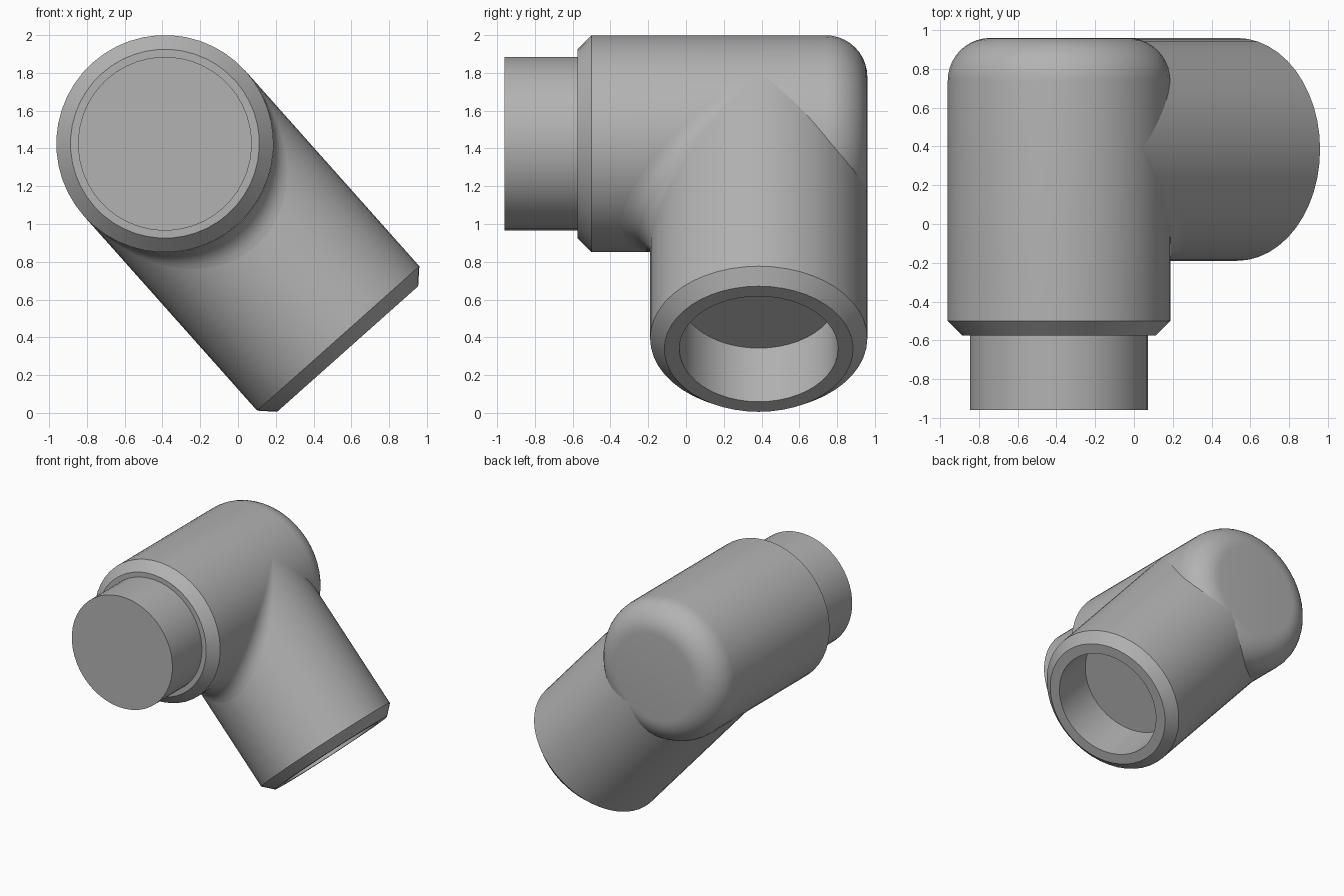
import bpy
import bmesh
from math import sin, cos, pi, radians
from mathutils import Vector, Matrix

cube = bpy.data.objects.get("Cube")
if cube:
    bpy.data.objects.remove(cube, do_unlink=True)

# Shared sizes: both pipes have the same radius and their axes meet at ORIGIN
R = 0.575
SIDES = 48
FILLET = 0.15
ORIGIN = Vector((-0.387, 0.385, 1.425))
ALONG = Vector((0, 1, 0))
DOWN = Vector((0.665, 0, -0.747)).normalized()
ACROSS = ALONG.cross(DOWN)

grey = bpy.data.materials.new("plain_grey")
grey.use_nodes = True
grey.diffuse_color = (0.45, 0.45, 0.45, 1)
grey.node_tree.nodes["Principled BSDF"].inputs["Base Color"].default_value = (0.45, 0.45, 0.45, 1)


def finish(name, bm):
    mesh = bpy.data.meshes.new(name)
    bm.to_mesh(mesh)
    bm.free()
    mesh.materials.append(grey)
    obj = bpy.data.objects.new(name, mesh)
    bpy.context.collection.objects.link(obj)
    bpy.ops.object.select_all(action="DESELECT")
    obj.select_set(True)
    bpy.context.view_layer.objects.active = obj
    bpy.ops.object.shade_smooth_by_angle(angle=radians(30))
    return obj


def lathe(name, profile, x_axis, y_axis, z_axis):
    """Turn (radius, height) points around z_axis through ORIGIN."""
    bm = bmesh.new()
    verts = [bm.verts.new((r, 0, h)) for r, h in profile]
    edges = [bm.edges.new(pair) for pair in zip(verts, verts[1:])]
    bmesh.ops.spin(bm, geom=verts + edges, cent=(0, 0, 0), axis=(0, 0, 1),
                   angle=2 * pi, steps=SIDES, use_merge=True)
    bmesh.ops.remove_doubles(bm, verts=bm.verts, dist=0.0001)
    bmesh.ops.recalc_face_normals(bm, faces=bm.faces)
    bm.transform(Matrix.Translation(ORIGIN) @ Matrix((x_axis, y_axis, z_axis)).transposed().to_4x4())
    return finish(name, bm)


# Main pipe: plug, chamfered shoulder, barrel and rounded back end
round_r = 0.22
dome = [(R - round_r + round_r * cos(a), R - round_r + round_r * sin(a))
        for a in (i * pi / 20 for i in range(11))]
lathe("main_pipe_with_plug",
      [(0, -1.345), (0.46, -1.345), (0.46, -0.96), (0.5, -0.96), (R, -0.885)]
      + dome + [(0, R)],
      DOWN, ACROSS, ALONG)

# Branch pipe: chamfered rim and blind socket
lathe("branch_pipe_with_socket",
      [(0, 0), (R, 0), (R, 1.38), (0.5, 1.455), (0.42, 1.455), (0.42, 1.075), (0, 1.075)],
      ACROSS, ALONG, DOWN)

# Blend in the inner corner: a ball rolled along both pipes, fading out at the sides
bm = bmesh.new()
rows = []
for i in range(1, 48):
    a = -pi / 2 + pi * i / 48
    centre = ORIGIN + (R + FILLET) * (cos(a) * (DOWN - ALONG) + sin(a) * ACROSS)
    to_main = -cos(a) * DOWN - sin(a) * ACROSS
    to_branch = cos(a) * ALONG - sin(a) * ACROSS
    spread = to_main.angle(to_branch)
    row = []
    for j in range(9):
        t = j / 8
        n = (sin((1 - t) * spread) * to_main + sin(t * spread) * to_branch) / sin(spread)
        row.append(bm.verts.new(centre + FILLET * n))
    rows.append(row)
for r0, r1 in zip(rows, rows[1:]):
    for j in range(8):
        bm.faces.new((r0[j], r0[j + 1], r1[j + 1], r1[j]))
# Face the open side of the corner
bm.normal_update()
middle = bm.faces[len(bm.faces) // 2] if bm.faces.ensure_lookup_table() is None else None
if middle.normal.dot(DOWN - ALONG) < 0:
    bmesh.ops.reverse_faces(bm, faces=bm.faces)
finish("corner_blend", bm)
